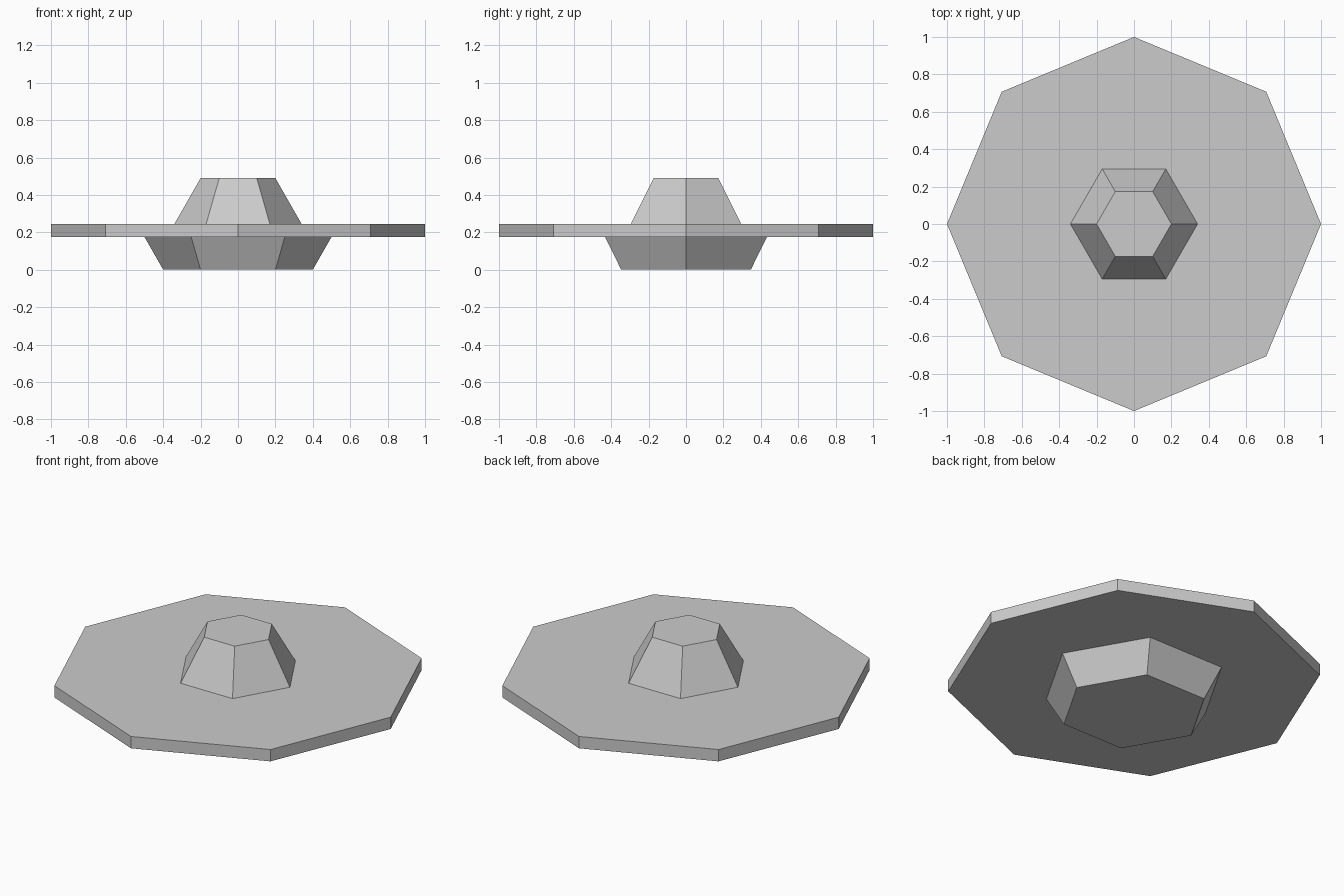
import bpy
import math

cube = bpy.data.objects.get("Cube")
if cube:
    bpy.data.objects.remove(cube, do_unlink=True)

grey = bpy.data.materials.new("plain_grey")
grey.use_nodes = True
colour = (0.6, 0.6, 0.6, 1.0)
grey.diffuse_color = colour
grey.node_tree.nodes["Principled BSDF"].inputs["Base Color"].default_value = colour


def frustum(name, sides, low_radius, high_radius, low, high):
    """Flat-sided tapered prism with its first corner on the x axis."""
    rings = [(low_radius, low), (high_radius, high)]
    verts = [(r * math.cos(math.tau * i / sides), r * math.sin(math.tau * i / sides), z)
             for r, z in rings for i in range(sides)]
    faces = [tuple(reversed(range(sides))), tuple(range(sides, 2 * sides))]
    for i in range(sides):
        j = (i + 1) % sides
        faces.append((i, j, j + sides, i + sides))
    mesh = bpy.data.meshes.new(name)
    mesh.from_pydata(verts, [], faces)
    mesh.materials.append(grey)
    obj = bpy.data.objects.new(name, mesh)
    bpy.context.collection.objects.link(obj)
    return obj


# Hexagonal base and dome run into the middle of the octagonal disc
frustum("lower_base", 6, 0.4, 0.52, 0.0, 0.21)
frustum("wide_disc", 8, 1.0, 1.0, 0.175, 0.245)
frustum("upper_dome", 6, 0.36, 0.2, 0.21, 0.49)
